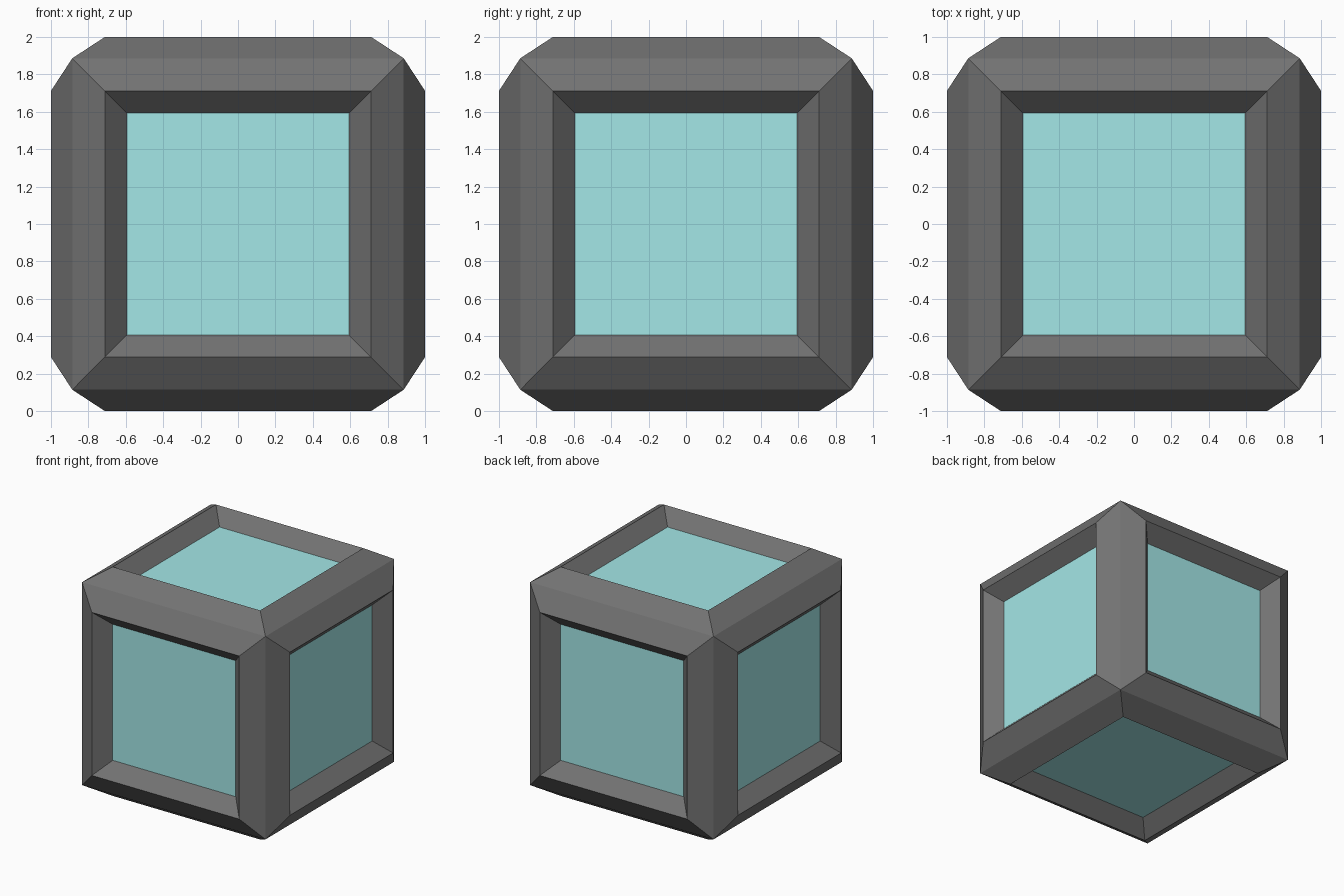
import bpy, bmesh
from mathutils import Matrix

if "Cube" in bpy.data.objects:
    bpy.data.objects.remove(bpy.data.objects["Cube"])

CORNER, RIM, PANE = 0.886, 0.712, 0.594   # half sizes: cube corner, raised rim, sunken pane
PANE_DEPTH = 0.88


def material(name, rgb):
    m = bpy.data.materials.new(name)
    m.diffuse_color = (*rgb, 1)
    m.use_nodes = True
    m.node_tree.nodes["Principled BSDF"].inputs["Base Color"].default_value = m.diffuse_color
    return m


def cube_part(name, keep_panes, mat):
    """Cube with every face inset to a raised rim, then inset again to a sunken pane."""
    bm = bmesh.new()
    bmesh.ops.create_cube(bm, size=2 * CORNER, matrix=Matrix.Translation((0, 0, 1)))
    panes = list(bm.faces)
    for thickness, depth in ((CORNER - RIM, 1 - CORNER), (RIM - PANE, PANE_DEPTH - 1)):
        bmesh.ops.inset_individual(bm, faces=panes, thickness=thickness, depth=depth,
                                   use_even_offset=True)
    # keep either the panes or the surrounding frame
    drop = [f for f in bm.faces if (f in panes) != keep_panes]
    bmesh.ops.delete(bm, geom=drop, context='FACES')
    mesh = bpy.data.meshes.new(name)
    bm.to_mesh(mesh)
    bm.free()
    mesh.materials.append(mat)
    obj = bpy.data.objects.new(name, mesh)
    bpy.context.collection.objects.link(obj)
    return obj


# Bevelled dark frame along the twelve edges
cube_part("frame", False, material("dark_grey", (0.17, 0.17, 0.17)))
# Six sunken teal panes
cube_part("panes", True, material("teal", (0.37, 0.80, 0.80)))
